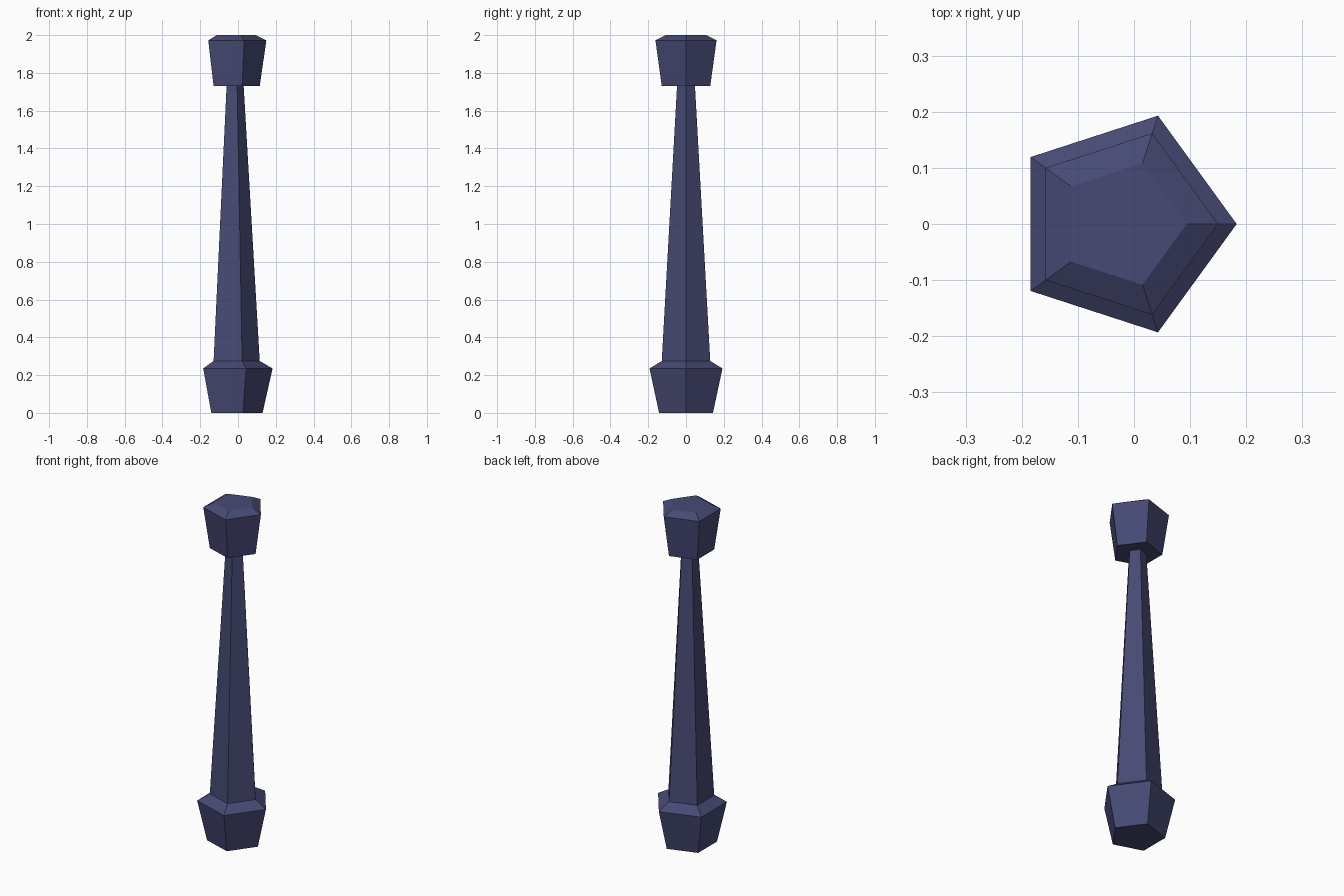
import bpy, bmesh
from math import cos, sin, tau

if "Cube" in bpy.data.objects:
    bpy.data.objects.remove(bpy.data.objects["Cube"])

SIDES = 5
CENTRE_X = -0.02

mat = bpy.data.materials.new("dark_indigo")
mat.diffuse_color = (0.062, 0.068, 0.175, 1)
mat.use_nodes = True
mat.node_tree.nodes["Principled BSDF"].inputs["Base Color"].default_value = mat.diffuse_color


def loft(name, profile, close_bottom=False, close_top=False):
    """Stack pentagon rings given as (radius, z) and skin between them."""
    bm = bmesh.new()
    rings = [[bm.verts.new((CENTRE_X + r * cos(tau * i / SIDES), r * sin(tau * i / SIDES), z))
              for i in range(SIDES)] for r, z in profile]
    for low, high in zip(rings, rings[1:]):
        for i in range(SIDES):
            j = (i + 1) % SIDES
            bm.faces.new((low[i], low[j], high[j], high[i]))
    if close_bottom:
        bm.faces.new(rings[0][::-1])
    if close_top:
        bm.faces.new(rings[-1])
    mesh = bpy.data.meshes.new(name)
    bm.to_mesh(mesh)
    bm.free()
    mesh.materials.append(mat)
    obj = bpy.data.objects.new(name, mesh)
    bpy.context.collection.objects.link(obj)
    return obj


# Flared foot with a bevelled shoulder
loft("base", [(0.15, 0), (0.203, 0.235), (0.135, 0.275)], close_bottom=True)

# Tapering shaft
loft("shaft", [(0.135, 0.275), (0.05, 1.73)])

# Flared head, flat underside around the shaft and chamfered top
loft("capital", [(0.05, 1.73), (0.135, 1.73), (0.17, 1.972), (0.114, 2.0)], close_top=True)
